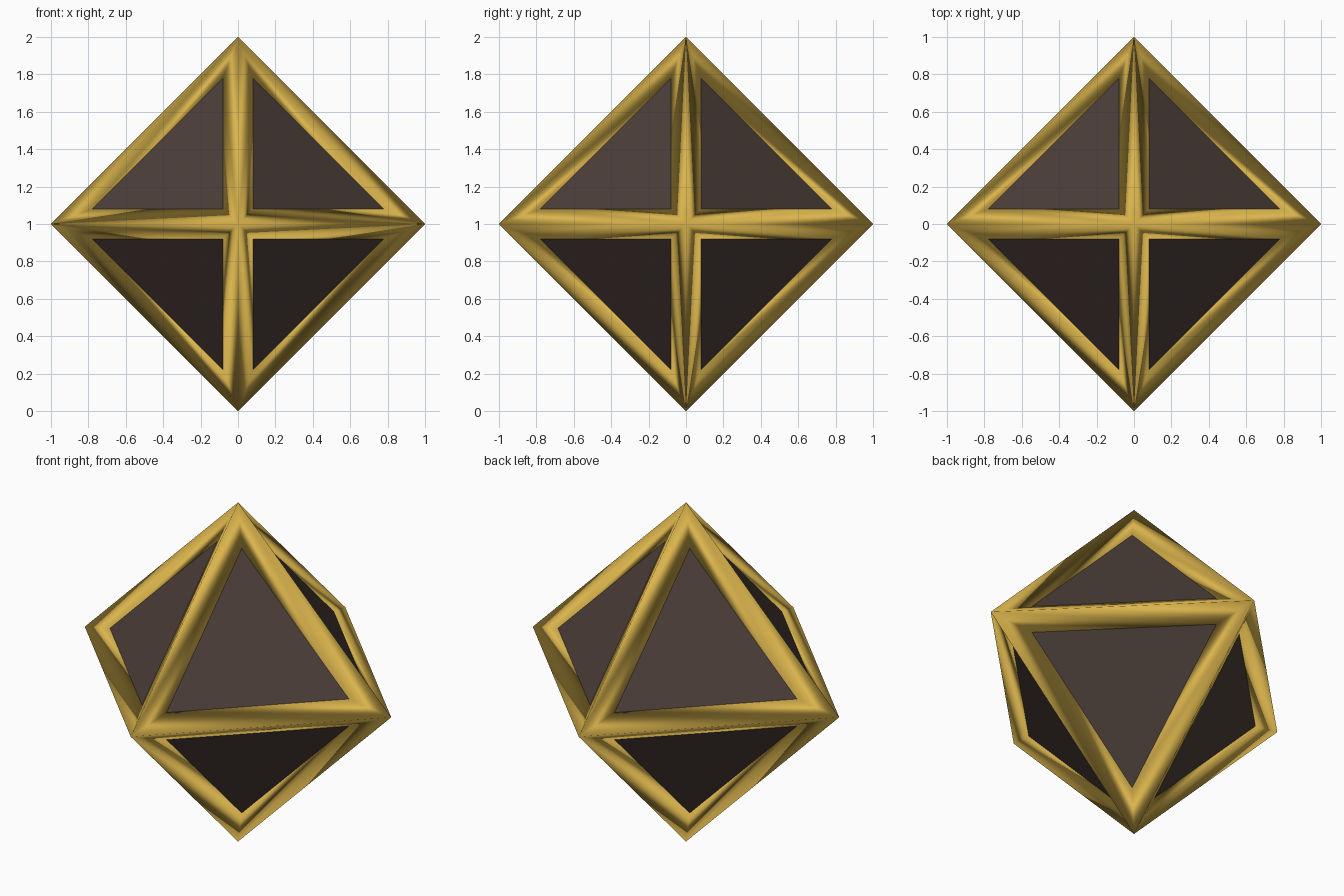
import bpy
import bmesh
from mathutils import Vector

CENTRE = Vector((0, 0, 1))
OUTER = 1.0     # outer ridge radius
INNER = 0.88    # hidden inner ridge radius
PANEL = 0.938   # core radius, just under the frame lips
LIP = 0.08      # frame half width, measured along each axis
LIP_TIP = 0.78

cube = bpy.data.objects.get("Cube")
if cube:
    bpy.data.objects.remove(cube, do_unlink=True)


def material(name, colour, roughness):
    mat = bpy.data.materials.new(name)
    mat.use_nodes = True
    mat.diffuse_color = (*colour, 1)
    bsdf = next(n for n in mat.node_tree.nodes if n.type == 'BSDF_PRINCIPLED')
    bsdf.inputs["Base Color"].default_value = (*colour, 1)
    bsdf.inputs["Roughness"].default_value = roughness
    return mat


def finish(bm, name, mat, smooth):
    bmesh.ops.recalc_face_normals(bm, faces=bm.faces[:])
    for face in bm.faces:
        face.smooth = smooth
    mesh = bpy.data.meshes.new(name)
    bm.to_mesh(mesh)
    bm.free()
    mesh.materials.append(mat)
    obj = bpy.data.objects.new(name, mesh)
    obj.location = CENTRE
    bpy.context.collection.objects.link(obj)
    return obj


# The six tips, and the eight triangles that join them
axes = [Vector((1, 0, 0)), Vector((0, 1, 0)), Vector((0, 0, 1))]
tips = [a * s for a in axes for s in (1, -1)]
triangles = [(i, j, k) for i in (0, 1) for j in (2, 3) for k in (4, 5)]

gold = material("gold", (0.70, 0.455, 0.072), 0.5)
brown = material("dark brown", (0.070, 0.048, 0.040), 0.6)

# Dark core: flat triangular panels
bm = bmesh.new()
verts = [bm.verts.new(t * PANEL) for t in tips]
for tri in triangles:
    bm.faces.new([verts[i] for i in tri])
finish(bm, "core_panels", brown, False)

# Gold frame: a smooth ridge along each edge, with a lip around each panel
bm = bmesh.new()
outer = [bm.verts.new(t * OUTER) for t in tips]
inner = [bm.verts.new(t * INNER) for t in tips]
for tri in triangles:
    diagonal = sum((tips[i] for i in tri), Vector())
    lip = {i: bm.verts.new(diagonal * LIP + tips[i] * (LIP_TIP - LIP)) for i in tri}
    for n in range(3):
        a, b = tri[n], tri[(n + 1) % 3]
        bm.faces.new((outer[a], outer[b], lip[b], lip[a]))
        bm.faces.new((inner[b], inner[a], lip[a], lip[b]))
finish(bm, "edge_frame", gold, True)
